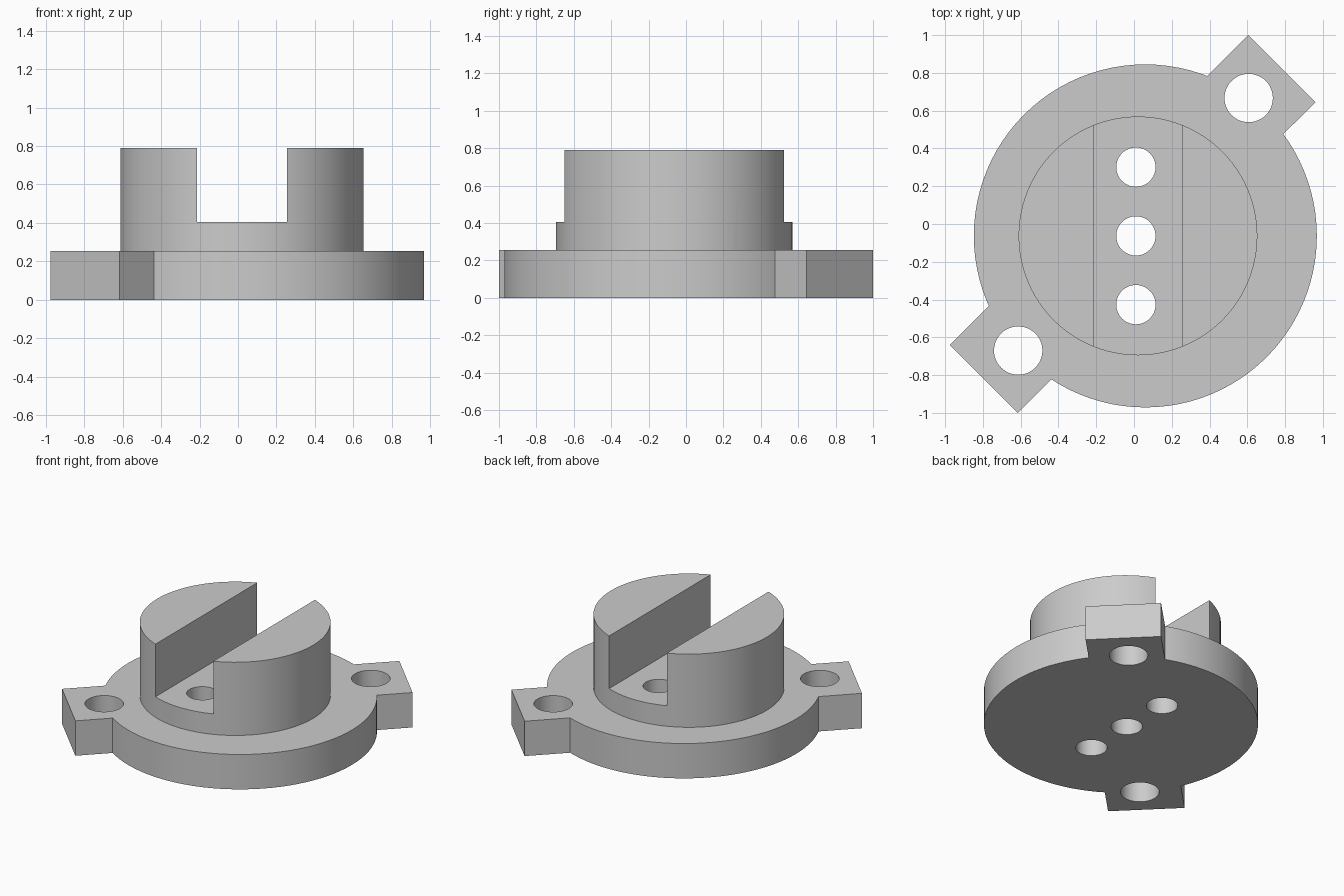
import bpy, bmesh
from math import cos, sin, tau, radians
from mathutils import Vector

cube = bpy.data.objects.get("Cube")
if cube:
    bpy.data.objects.remove(cube, do_unlink=True)

grey = bpy.data.materials.new("plain grey")
grey.use_nodes = True
COLOUR = (0.6, 0.6, 0.6, 1)
grey.diffuse_color = COLOUR
grey.node_tree.nodes["Principled BSDF"].inputs["Base Color"].default_value = COLOUR

BASE_TOP, SLOT_FLOOR, BOSS_TOP = 0.255, 0.405, 0.79
CENTRE_Y = -0.063


def prism(name, outline, z0, z1):
    """Extrude a counter-clockwise outline from z0 up to z1."""
    bm = bmesh.new()
    face = bm.faces.new([bm.verts.new((x, y, z0)) for x, y in outline])
    side = bmesh.ops.extrude_face_region(bm, geom=[face])["geom"]
    bmesh.ops.translate(bm, vec=(0, 0, z1 - z0),
                        verts=[v for v in side if isinstance(v, bmesh.types.BMVert)])
    bmesh.ops.recalc_face_normals(bm, faces=bm.faces)
    mesh = bpy.data.meshes.new(name)
    bm.to_mesh(mesh)
    bm.free()
    mesh.materials.append(grey)
    obj = bpy.data.objects.new(name, mesh)
    bpy.context.collection.objects.link(obj)
    return obj


def circle(x, y, r, n=96):
    return [(x + r * cos(tau * i / n), y + r * sin(tau * i / n)) for i in range(n)]


def ear(tip_a, tip_b, sign):
    """Square lug outline: the outer edge, then back diagonally into the disc."""
    inward = Vector((-sign, -sign)) * 0.4
    a, b = Vector(tip_a), Vector(tip_b)
    return [a, a + inward, b + inward, b]


def combine(target, tool, operation):
    mod = target.modifiers.new(operation.lower(), "BOOLEAN")
    mod.operation, mod.solver, mod.object = operation, "EXACT", tool
    bpy.context.view_layer.objects.active = target
    bpy.ops.object.modifier_apply(modifier=mod.name)
    bpy.data.objects.remove(tool, do_unlink=True)


# Flange disc with two mounting ears
body = prism("slotted_flange", circle(0.06, CENTRE_Y, 0.908), 0, BASE_TOP)
for tips in (((0.605, 1.0), (0.96, 0.645), 1), ((-0.975, -0.64), (-0.615, -1.0), -1)):
    combine(body, prism("ear", ear(*tips), 0, BASE_TOP), "UNION")

# Round boss
combine(body, prism("boss", circle(0.021, CENTRE_Y, 0.632), 0.1, BOSS_TOP), "UNION")

# Slot across the boss
slot = [(-0.212, -1.2), (0.255, -1.2), (0.255, 1.2), (-0.212, 1.2)]
combine(body, prism("slot_cutter", slot, SLOT_FLOOR, 1), "DIFFERENCE")

# Ear holes and the row of three holes in the slot floor
holes = [(0.607, 0.667, 0.128), (-0.613, -0.67, 0.128)]
holes += [(0.01, CENTRE_Y + 0.364 * i, 0.104) for i in (-1, 0, 1)]
for x, y, r in holes:
    combine(body, prism("hole_cutter", circle(x, y, r, 48), -0.1, 0.6), "DIFFERENCE")

# Smooth round walls, crisp edges
bpy.ops.object.select_all(action="DESELECT")
body.select_set(True)
bpy.context.view_layer.objects.active = body
bpy.ops.object.shade_smooth_by_angle(angle=radians(30))
